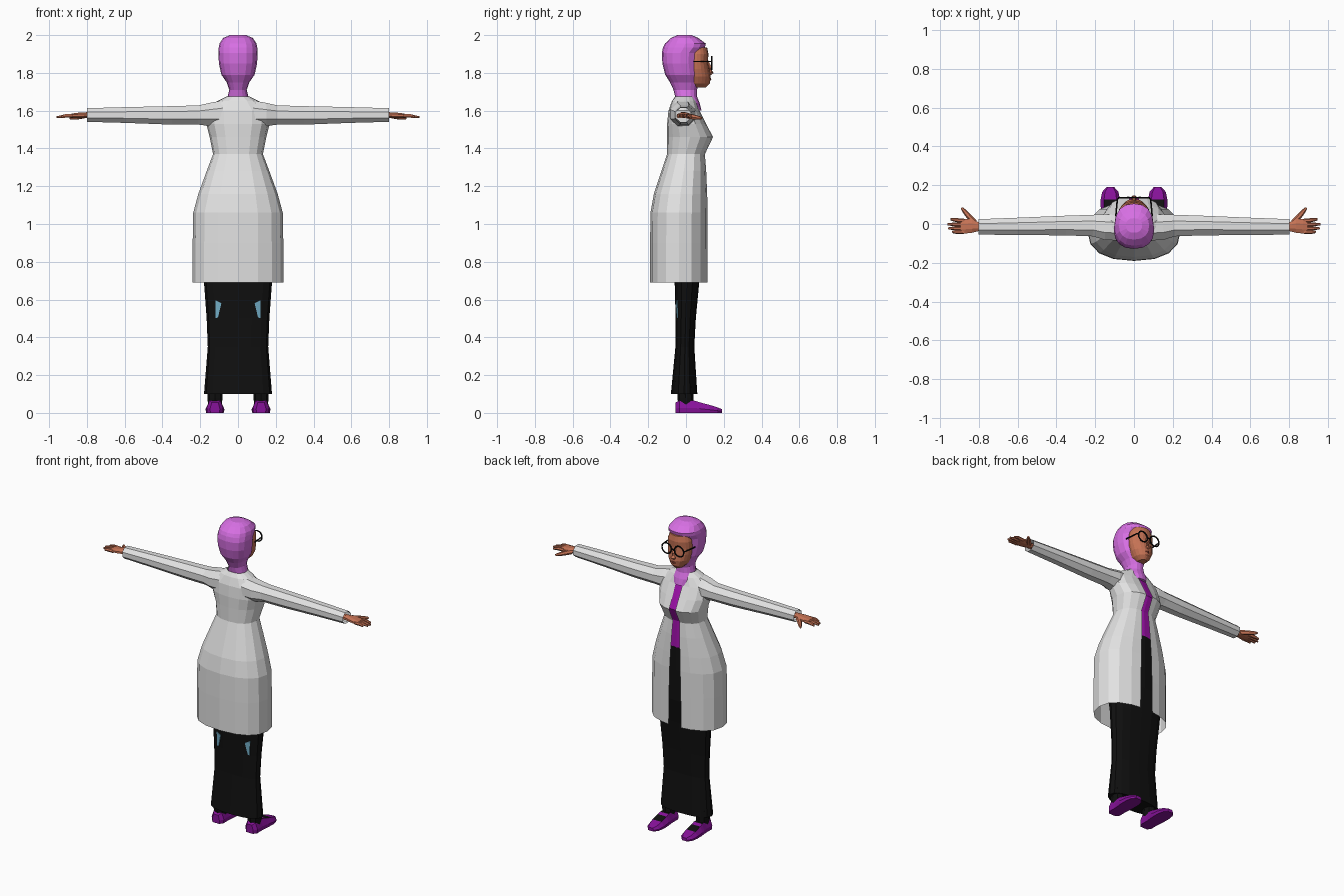
import bpy, bmesh, math
from mathutils import Vector

cube = bpy.data.objects.get("Cube")
if cube:
    bpy.data.objects.remove(cube, do_unlink=True)


def material(name, r, g, b):
    m = bpy.data.materials.new(name)
    m.use_nodes = True
    m.diffuse_color = (r, g, b, 1)
    node = next(n for n in m.node_tree.nodes if n.type == 'BSDF_PRINCIPLED')
    node.inputs["Base Color"].default_value = (r, g, b, 1)
    return m


WHITE = material("coat white", .76, .76, .76)
LILAC = material("scarf lilac", .68, .16, .77)
MAGENTA = material("shirt magenta", .36, .006, .42)
PURPLE = material("shoe purple", .24, .006, .32)
SKIN = material("skin brown", .56, .17, .09)
LIP = material("lip brown", .30, .06, .04)
BLACK = material("cloth black", .005, .005, .005)
BLUE = material("patch blue", .17, .42, .57)


def loft(name, rings, mats, closed=True, caps=True):
    """Skin a list of equal point rings."""
    bm = bmesh.new()
    rows = [[bm.verts.new(p) for p in r] for r in rings]
    n = len(rows[0])
    for a, b in zip(rows, rows[1:]):
        for i in range(n if closed else n - 1):
            j = (i + 1) % n
            bm.faces.new((a[i], a[j], b[j], b[i]))
    if caps:
        bm.faces.new(rows[0])
        bm.faces.new(rows[-1])
    bmesh.ops.recalc_face_normals(bm, faces=bm.faces)
    me = bpy.data.meshes.new(name)
    bm.to_mesh(me)
    bm.free()
    for m in mats:
        me.materials.append(m)
    ob = bpy.data.objects.new(name, me)
    bpy.context.collection.objects.link(ob)
    return ob


def spow(v, p):
    return math.copysign(abs(v) ** p, v)


def section(z, back, front, w, gap=0, n=16, p=.85):
    """Rounded horizontal section; a gap leaves it open at the front."""
    cy, ry = (front + back) / 2, (front - back) / 2
    count = n + 1 if gap else n
    pts = []
    for i in range(count):
        t = 2 * math.pi * i / n
        pts.append(Vector((w * spow(math.sin(t), p), cy + ry * spow(math.cos(t), p), z)))
    if gap:
        pts[0].x, pts[-1].x = gap, -gap
    return pts


def body(name, table, mat, caps=True, **kw):
    return loft(name, [section(*row, **kw) for row in table], [mat], caps=caps)


def limb(name, table, mat, s, caps=True, n=8):
    """Loft along x from rows of x, y, z, depth radius, height radius."""
    rings = []
    for x, y, z, ry, rz in table:
        angles = [2 * math.pi * (i + .5) / n for i in range(n)]
        rings.append([(s * x, y + ry * math.cos(a), z + rz * math.sin(a)) for a in angles])
    return loft(name, rings, [mat], caps=caps)


def tube(name, pts, radii, mat, n=6):
    pts = [Vector(p) for p in pts]
    rings = []
    for k, p in enumerate(pts):
        d = pts[min(k + 1, len(pts) - 1)] - pts[max(k - 1, 0)]
        q = d.to_track_quat('Z', 'Y')
        ring = []
        for i in range(n):
            a = 2 * math.pi * i / n
            ring.append(p + q @ Vector((radii[k] * math.cos(a), radii[k] * math.sin(a), 0)))
        rings.append(ring)
    return loft(name, rings, [mat])


# Long open coat with a front gap
coat = [(.69, -.19, .115, .24, .045), (.9, -.19, .115, .24, .042), (1.06, -.188, .115, .237, .038),
        (1.16, -.17, .112, .21, .034), (1.28, -.13, .107, .166, .028), (1.37, -.1, .1, .132, .024),
        (1.46, -.1, .143, .15, .022), (1.53, -.1, .107, .168, .022), (1.6, -.093, .072, .168, .024),
        (1.65, -.075, .055, .11, .03), (1.675, -.058, .045, .062, .035)]
loft("coat", [section(*r) for r in coat], [WHITE], closed=False, caps=False)

# Shirt and long skirt
body("shirt", [(1.2, -.11, .1, .15), (1.37, -.08, .092, .115), (1.46, -.08, .133, .13),
               (1.53, -.08, .1, .13), (1.6, -.07, .064, .12), (1.65, -.05, .045, .06)], MAGENTA)
skirt = body("skirt", [(.1, -.08, .06, .18), (.35, -.056, .044, .16), (.5, -.055, .052, .166),
                       (.69, -.06, .07, .18), (.85, -.1, .1, .19), (1.05, -.13, .103, .19),
                       (1.2, -.12, .101, .16)], BLACK)

# Head scarf with chest bib
body("head_scarf", [(1.6, -.02, .082, .05), (1.64, -.04, .072, .065), (1.675, -.058, .058, .055),
                    (1.71, -.066, .058, .046), (1.75, -.085, .07, .06), (1.79, -.11, .072, .088),
                    (1.85, -.125, .068, .101), (1.905, -.128, .07, .104), (1.935, -.122, .1, .102),
                    (1.955, -.112, .105, .098), (1.985, -.08, .065, .078), (2, -.045, .03, .042)], LILAC)

# Face
body("face", [(1.722, .03, .105, .025), (1.745, 0, .126, .05), (1.78, 0, .13, .068),
              (1.82, 0, .122, .077), (1.86, 0, .116, .08), (1.9, 0, .119, .078),
              (1.935, 0, .112, .066)], SKIN, p=1, n=20)
tube("nose", [(0, .112, 1.865), (0, .126, 1.825), (0, .134, 1.802), (0, .12, 1.79)],
     [.006, .012, .015, .01], SKIN)
tube("lips", [(-.024, .118, 1.765), (0, .128, 1.766), (.024, .118, 1.765)], [.003, .007, .003], LIP)

# Glasses bridge
tube("glasses_bridge", [(-.013, .137, 1.855), (.013, .137, 1.855)], [.004, .004], BLACK)

for s, side in ((1, "left"), (-1, "right")):
    # Glasses
    bpy.ops.mesh.primitive_torus_add(major_radius=.034, minor_radius=.0045, major_segments=16,
                                     minor_segments=6, location=(s * .045, .136, 1.852),
                                     rotation=(math.pi / 2, 0, 0))
    rim = bpy.context.object
    rim.name = side + "_glasses_rim"
    rim.data.materials.append(BLACK)
    tube(side + "_glasses_arm", [(s * .077, .136, 1.86), (s * .086, .125, 1.86), (s * .094, .04, 1.86)],
         [.004, .004, .004], BLACK)

    # Sleeve
    limb(side + "_sleeve", [(.08, -.02, 1.585, .07, .075), (.15, -.016, 1.58, .072, .066),
                            (.21, -.008, 1.577, .06, .055), (.35, -.008, 1.575, .055, .053),
                            (.6, -.012, 1.577, .048, .045), (.8, -.015, 1.577, .043, .039)],
         WHITE, s, caps=False)

    # Hand, fingers and thumb
    limb(side + "_hand", [(.74, -.015, 1.577, .022, .018), (.8, -.014, 1.577, .024, .016),
                          (.835, -.01, 1.576, .038, .016), (.87, -.012, 1.574, .04, .013),
                          (.895, -.014, 1.572, .037, .01)], SKIN, s)
    for name, y0, y1, tip in (("index", .016, .024, .945), ("middle", -.004, -.001, .96),
                              ("ring", -.023, -.022, .956), ("little", -.04, -.041, .935)):
        tube(f"{side}_{name}_finger", [(s * .875, y0, 1.572), (s * .915, (y0 + y1) / 2, 1.572),
                                       (s * tip, y1, 1.565)], [.011, .0105, .006], SKIN)
    tube(side + "_thumb", [(s * .82, .008, 1.572), (s * .853, .042, 1.566), (s * .873, .066, 1.562),
                           (s * .888, .083, 1.56)], [.015, .014, .011, .006], SKIN)

    # Ankle
    body(side + "_ankle", [(.03, -.04, .04, .035), (.08, -.045, .04, .04), (.14, -.045, .04, .042)],
         BLACK, n=8).location.x = s * .122

    # Shoe: flat sole, dark opening either side of a strap
    rings = []
    for y, w, h in ((-.055, .026, .055), (-.035, .044, .066), (.02, .043, .066), (.05, .046, .064),
                    (.072, .049, .056), (.125, .05, .042), (.165, .042, .03), (.19, .02, .02)):
        rings.append([(s * .122 + w * u, y, h * v) for u, v in
                      ((-.92, 0), (-1, .4), (-.65, 1), (.65, 1), (1, .4), (.92, 0))])
    shoe = loft(side + "_shoe", rings, [PURPLE, BLACK])
    for f in shoe.data.polygons:
        y = f.center.y
        if f.normal.z > .85 and (-.03 < y < .05 or .075 < y < .13):
            f.material_index = 1

    # Blue patch laid on the back of the skirt
    bpy.context.view_layer.update()
    outline = []
    for x, z in ((.088, .58), (.12, .597), (.118, .502), (.106, .505)):
        hit, point, normal, index = skirt.ray_cast(Vector((s * x, -1, z)), Vector((0, 1, 0)))
        outline.append(point)
    offset = Vector((0, -.005, 0))
    back = Vector((0, .004, 0))
    loft(side + "_skirt_patch", [[p + back for p in outline], [p + offset for p in outline]], [BLUE])
